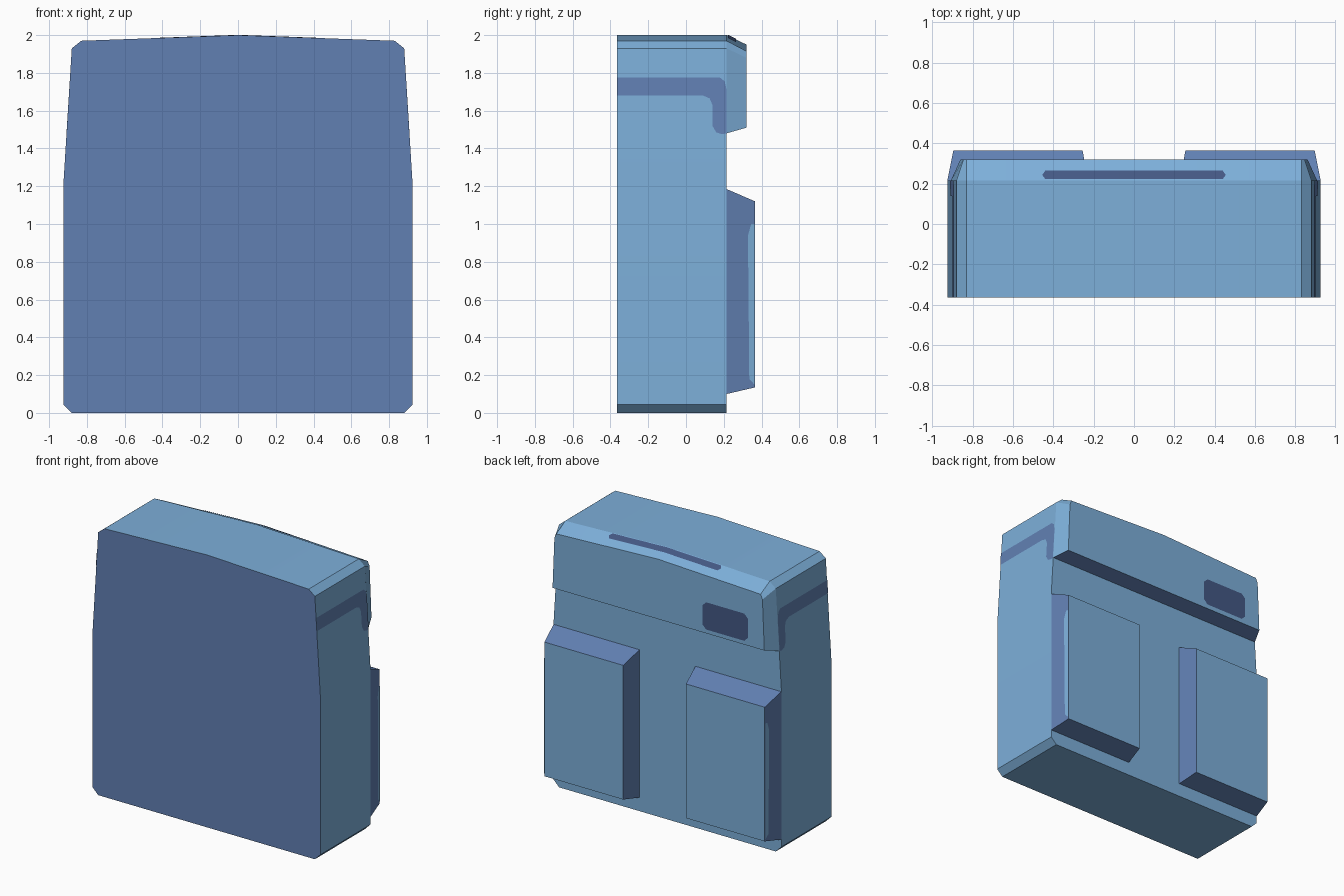
import bpy, bmesh, math
from mathutils import Vector

if "Cube" in bpy.data.objects:
    bpy.data.objects.remove(bpy.data.objects["Cube"])


def material(name, rgb):
    m = bpy.data.materials.new(name)
    m.diffuse_color = (*rgb, 1)
    m.use_nodes = True
    m.node_tree.nodes["Principled BSDF"].inputs["Base Color"].default_value = m.diffuse_color
    return m


LIGHT = material("light blue", (0.205, 0.43, 0.70))
MID = material("slate blue", (0.12, 0.215, 0.45))
DARK = material("dark navy", (0.058, 0.098, 0.23))
BACK = 0.215      # plane of the main body's back
FLAP = 0.32       # plane of the flap's back


def finish(name, bm, mats):
    me = bpy.data.meshes.new(name)
    bm.to_mesh(me)
    bm.free()
    for m in mats:
        me.materials.append(m)
    ob = bpy.data.objects.new(name, me)
    bpy.context.collection.objects.link(ob)
    bpy.ops.object.select_all(action='DESELECT')
    ob.select_set(True)
    bpy.context.view_layer.objects.active = ob
    bpy.ops.object.shade_smooth_by_angle(angle=math.radians(30))
    return ob


def loft(name, ring_a, y_a, ring_b, y_b, mats, rule):
    """Solid between two matching x-z outlines; rule(normal) picks the colour."""
    bm = bmesh.new()
    a = [bm.verts.new((x, y_a, z)) for x, z in ring_a]
    b = [bm.verts.new((x, y_b, z)) for x, z in ring_b]
    n = len(a)
    bm.faces.new(a)
    bm.faces.new(b[::-1])
    for i in range(n):
        j = (i + 1) % n
        bm.faces.new((a[j], a[i], b[i], b[j]))
    bmesh.ops.recalc_face_normals(bm, faces=bm.faces)
    for f in bm.faces:
        f.material_index = rule(f.normal)
    return finish(name, bm, mats)


def plate(name, polygons, outward, mat):
    """Thin painted detail lying just off a surface."""
    bm = bmesh.new()
    for pts in polygons:
        f = bm.faces.new([bm.verts.new(p) for p in pts])
        f.normal_update()
        if f.normal.dot(Vector(outward)) < 0:
            f.normal_flip()
    bmesh.ops.remove_doubles(bm, verts=bm.verts, dist=1e-5)
    return finish(name, bm, [mat])


def mirrored(half):
    """Close a right-hand outline (bottom to top) with its mirror image."""
    return half + [(-x, z) for x, z in reversed(half) if x > 0]


def rect(x0, x1, z0, z1):
    return [(x0, z0), (x1, z0), (x1, z1), (x0, z1)]


# Main body, with a darker front panel
outline = mirrored([(0.88, 0), (0.925, 0.045), (0.925, 1.2), (0.88, 1.93),
                    (0.83, 1.97), (0, 2.0)])
loft("body", outline, -0.365, outline, BACK, [LIGHT, MID],
     lambda n: 1 if n.y < -0.9 else 0)

# Overhanging flap, with a darker underside
flap_base = mirrored([(0.908, 1.48), (0.88, 1.93), (0.83, 1.97), (0, 2.0)])
flap_edge = mirrored([(0.86, 1.51), (0.845, 1.88), (0.83, 1.915), (0, 1.95)])
loft("flap", flap_base, BACK, flap_edge, FLAP, [LIGHT, MID],
     lambda n: 1 if n.z < -0.5 else 0)

for side, s in (("left", -1), ("right", 1)):
    # Back pocket with darker sloping sides
    base = [(s * x, z) for x, z in rect(0.227, 0.925, 0.10, 1.185)]
    face = [(s * x, z) for x, z in rect(0.255, 0.895, 0.135, 1.12)]
    loft(side + "_pocket", base, BACK, face, 0.365, [MID, LIGHT],
         lambda n: 1 if n.y > 0.9 else 0)

    # Light edging on the pocket's outer side
    edging = [(s * (0.925 - 0.2 * (y - BACK) + 0.003), y, z) for y, z in
              ((0.335, 0.18), (0.362, 0.15), (0.362, 1.0), (0.345, 1.0), (0.328, 0.94))]
    plate(side + "_pocket_edging", [edging], (s, 0, 0), LIGHT)

    # Side stripe that bends down to meet the flap
    stripe = [(-0.365, 1.68), (0.09, 1.68), (0.125, 1.665), (0.14, 1.63),
              (0.14, 1.52), (0.16, 1.485), (0.19, 1.475), (0.215, 1.48),
              (0.215, 1.71), (0.205, 1.755), (0.18, 1.775), (-0.365, 1.775)]
    pts = [(s * (0.928 - 0.045 * (z - 1.2) / 0.73), y, z) for y, z in stripe]
    plate(side + "_stripe", [pts], (s, 0, 0), MID)


# Slot across the top of the flap
def flap_top(x, y):
    t = (y - BACK) / (FLAP - BACK)
    return (x, y, 2.0 - 0.05 * t - abs(x) / 0.83 * (0.03 + 0.005 * t) + 0.005)


slot = [[flap_top(s * x, y) for x, y in
         ((0, 0.223), (0.44, 0.223), (0.455, 0.243), (0.44, 0.264), (0, 0.264))]
        for s in (-1, 1)]
plate("top_slot", slot, (0, 0, 1), DARK)

# Small patch with clipped corners on the flap
x0, x1, z0, z1, c = -0.73, -0.36, 1.54, 1.74, 0.03
patch = [(x0 + c, z0), (x1 - c, z0), (x1, z0 + c), (x1, z1 - c),
         (x1 - c, z1), (x0 + c, z1), (x0, z1 - c), (x0, z0 + c)]
plate("flap_patch", [[(x, FLAP + 0.004, z) for x, z in patch]], (0, 1, 0), DARK)
